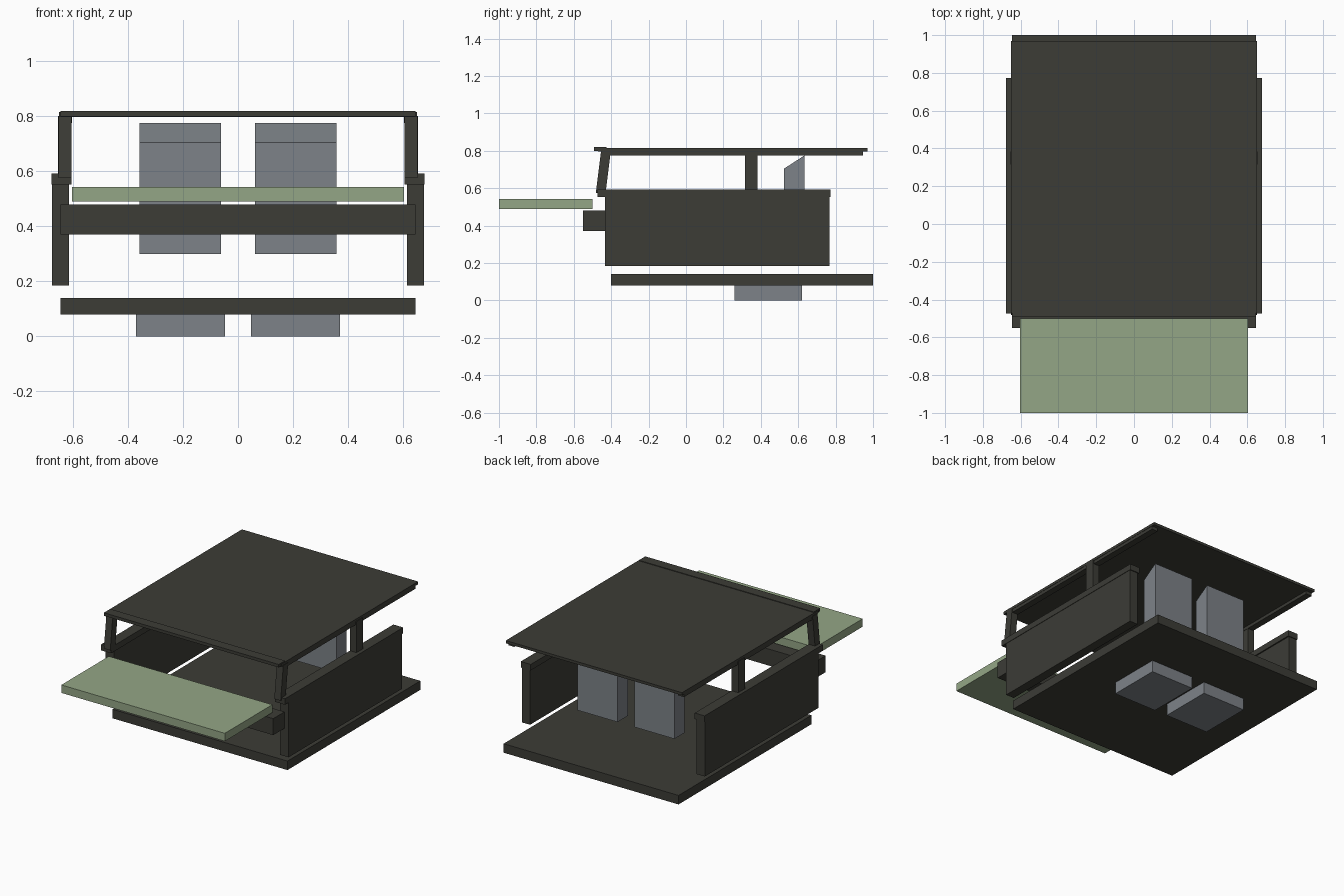
import bpy

if "Cube" in bpy.data.objects:
    bpy.data.objects.remove(bpy.data.objects["Cube"])


def srgb(r, g, b):
    return [((c / 255 + 0.055) / 1.055) ** 2.4 for c in (r, g, b)] + [1]


def material(name, rgb):
    m = bpy.data.materials.new(name)
    m.diffuse_color = srgb(*rgb)
    m.use_nodes = True
    m.node_tree.nodes["Principled BSDF"].inputs["Base Color"].default_value = m.diffuse_color
    return m


DARK = material("dark olive", (60, 60, 54))
GREEN = material("sage green", (148, 166, 134))
GREY = material("seat grey", (125, 130, 136))


def extrude_x(name, profile, x0, x1, mat):
    """Solid made from a (y, z) outline swept from x0 to x1."""
    n = len(profile)
    verts = [(x, y, z) for x in (x0, x1) for y, z in profile]
    faces = [list(range(n))[::-1], [n + i for i in range(n)]]
    faces += [[i, (i + 1) % n, n + (i + 1) % n, n + i] for i in range(n)]
    mesh = bpy.data.meshes.new(name)
    mesh.from_pydata(verts, [], faces)
    mesh.materials.append(mat)
    ob = bpy.data.objects.new(name, mesh)
    bpy.context.collection.objects.link(ob)
    return ob


def box(name, x, y, z, mat):
    return extrude_x(name, [(y[0], z[0]), (y[1], z[0]), (y[1], z[1]), (y[0], z[1])], x[0], x[1], mat)


def mirror(ob):
    ob.modifiers.new("mirror", "MIRROR").use_axis[0] = True


# Floor, bumper and bonnet
box("floor", (-0.645, 0.645), (-0.40, 1.0), (0.08, 0.14), DARK)
box("front_bumper", (-0.645, 0.645), (-0.55, -0.43), (0.37, 0.48), DARK)
box("bonnet", (-0.603, 0.603), (-1.0, -0.50), (0.49, 0.543), GREEN)

# Side panels with a wider rail along the top
mirror(box("side_panel", (0.614, 0.675), (-0.432, 0.766), (0.185, 0.57), DARK))
mirror(box("side_rail", (0.605, 0.678), (-0.473, 0.772), (0.552, 0.592), DARK))

# Roof plate, its front lip and side rails
box("roof", (-0.65, 0.65), (-0.47, 0.97), (0.797, 0.815), DARK)
box("roof_front_lip", (-0.645, 0.645), (-0.492, -0.425), (0.799, 0.819), DARK)
mirror(box("roof_side_rail", (0.603, 0.648), (-0.44, 0.947), (0.776, 0.80), DARK))

# Pillars: raked at the front, upright behind
mirror(extrude_x("front_pillar", [(-0.482, 0.575), (-0.43, 0.575), (-0.402, 0.80), (-0.454, 0.80)],
                 0.605, 0.652, DARK))
mirror(box("rear_pillar", (0.605, 0.654), (0.315, 0.383), (0.58, 0.80), DARK))

# Seat backs with sloping tops, and seat bases under the floor
mirror(extrude_x("seat_back", [(0.525, 0.30), (0.633, 0.30), (0.633, 0.775), (0.525, 0.705)],
                 0.062, 0.358, GREY))
mirror(box("seat_base", (0.048, 0.37), (0.26, 0.62), (0.0, 0.10), GREY))
